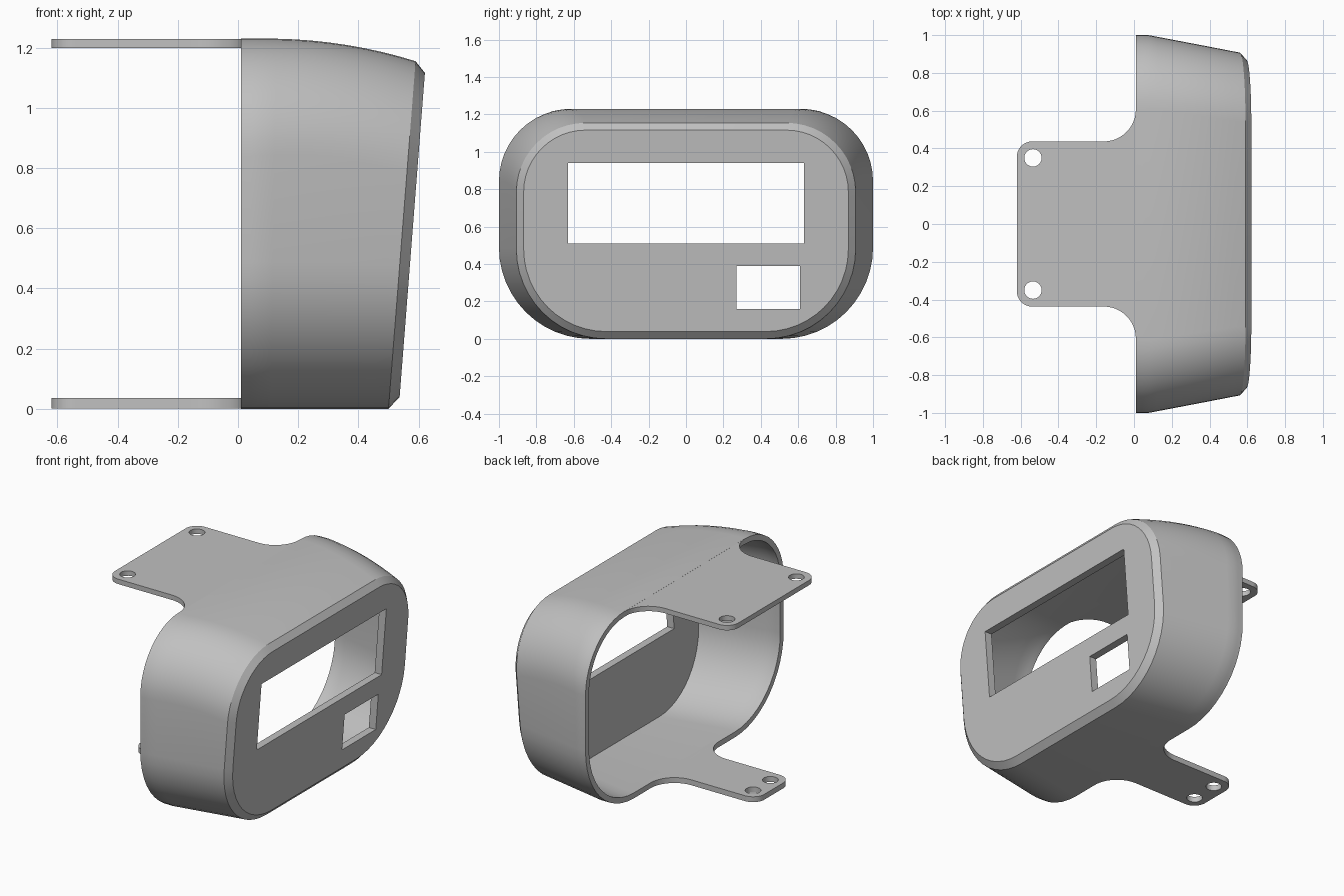
import bpy, bmesh, math

cube = bpy.data.objects.get("Cube")
if cube:
    bpy.data.objects.remove(cube, do_unlink=True)

grey = bpy.data.materials.new("plain_grey")
grey.use_nodes = True
GREY = (0.53, 0.53, 0.53, 1)
grey.diffuse_color = GREY
grey.node_tree.nodes["Principled BSDF"].inputs["Base Color"].default_value = GREY

WALL, BACK = 0.035, 0.01


def select(obj):
    bpy.ops.object.select_all(action='DESELECT')
    obj.select_set(True)
    bpy.context.view_layer.objects.active = obj


def add_mesh(name, bm):
    bmesh.ops.recalc_face_normals(bm, faces=bm.faces)
    mesh = bpy.data.meshes.new(name)
    bm.to_mesh(mesh)
    bm.free()
    obj = bpy.data.objects.new(name, mesh)
    bpy.context.collection.objects.link(obj)
    mesh.materials.append(grey)
    return obj


def arc(cx, cy, r, start, end, n=12):
    """Points on an arc, angles in degrees."""
    angles = [math.radians(start + (end - start) * i / n) for i in range(n + 1)]
    return [(cx + r * math.cos(a), cy + r * math.sin(a)) for a in angles]


def section(s, inset=0.0, push=0.0):
    """Rounded outline at depth s (0 = open back, 1 = leaning front)."""
    half = 1 - 0.093 * max(0, (s - 0.12) / 0.88) - inset
    top = 1.23 - 0.075 * max(0, (s - 0.15) / 0.85) ** 2 - inset
    rt, rb = 0.39 - 0.02 * s - inset, 0.49 - 0.01 * s - inset
    outline = (arc(half - rt, top - rt, rt, 0, 90)
               + arc(rt - half, top - rt, rt, 90, 180)
               + arc(rb - half, inset + rb, rb, 180, 270)
               + arc(half - rb, inset + rb, rb, 270, 360))
    return [(BACK + s * (0.5 + 0.078 * z + push - BACK), y, z) for y, z in outline]


# Hollow housing: inner wall, back rim, outer wall and chamfered front
steps = [0, 0.06, 0.12, 0.2, 0.3, 0.4, 0.5, 0.6, 0.7, 0.8, 0.9, 1]
rings = [section(s, WALL, -0.015) for s in reversed(steps)]
rings += [section(s) for s in steps]
rings.append(section(1, 0.039, 0.034))
bm = bmesh.new()
loops = [[bm.verts.new(p) for p in ring] for ring in rings]
for a, b in zip(loops, loops[1:]):
    for i in range(len(a)):
        j = (i + 1) % len(a)
        bm.faces.new((a[i], a[j], b[j], b[i]))
bm.faces.new(loops[0])
bm.faces.new(loops[-1])
housing = add_mesh("housing", bm)


def cut_window(y0, y1, z0, z1):
    bm = bmesh.new()
    bmesh.ops.create_cube(bm, size=1)
    for v in bm.verts:
        v.co = (0.65 + v.co.x * 0.6, (y0 + y1) / 2 + v.co.y * (y1 - y0),
                (z0 + z1) / 2 + v.co.z * (z1 - z0))
    cutter = add_mesh("window_cutter", bm)
    cutter.hide_render = True
    select(housing)
    mod = housing.modifiers.new("window", 'BOOLEAN')
    mod.operation, mod.solver, mod.object = 'DIFFERENCE', 'EXACT', cutter
    bpy.ops.object.modifier_apply(modifier=mod.name)
    bpy.data.objects.remove(cutter, do_unlink=True)


# Wide display window and small port window
cut_window(-0.63, 0.63, 0.51, 0.94)
cut_window(0.27, 0.61, 0.16, 0.39)
select(housing)
bpy.ops.object.shade_smooth_by_angle(angle=math.radians(25))


def mounting_tab(name, half, hole_y, z0, z1):
    """Flat tab with flared root, rounded end and two screw holes."""
    flare, corner, end, root = 0.17, 0.08, -0.62, BACK
    side = (arc(root - flare, half + flare, flare, 360, 270)
            + arc(end + corner, half - corner, corner, 90, 180))
    outline = [(root + 0.03, half + flare)] + side
    outline += [(x, -y) for x, y in reversed(outline)]
    holes = [arc(-0.535, y, 0.046, 0, 345, 23) for y in (hole_y, -hole_y)]
    curve = bpy.data.curves.new(name, 'CURVE')
    curve.dimensions, curve.fill_mode = '2D', 'BOTH'
    curve.extrude = (z1 - z0) / 2
    for points in [outline] + holes:
        spline = curve.splines.new('POLY')
        spline.points.add(len(points) - 1)
        for p, (x, y) in zip(spline.points, points):
            p.co = (x, y, 0, 1)
        spline.use_cyclic_u = True
    curve.materials.append(grey)
    tab = bpy.data.objects.new(name, curve)
    tab.location.z = (z0 + z1) / 2
    bpy.context.collection.objects.link(tab)
    select(tab)
    bpy.ops.object.convert(target='MESH')
    tab = bpy.context.object
    bm = bmesh.new()
    bm.from_mesh(tab.data)
    bmesh.ops.remove_doubles(bm, verts=bm.verts, dist=0.0001)
    bmesh.ops.recalc_face_normals(bm, faces=bm.faces)
    bm.to_mesh(tab.data)
    bm.free()
    bpy.ops.object.shade_smooth_by_angle(angle=math.radians(25))


mounting_tab("top_mounting_tab", 0.437, 0.35, 1.198, 1.2295)
mounting_tab("bottom_mounting_tab", 0.175, 0.0875, 0.0005, WALL)
